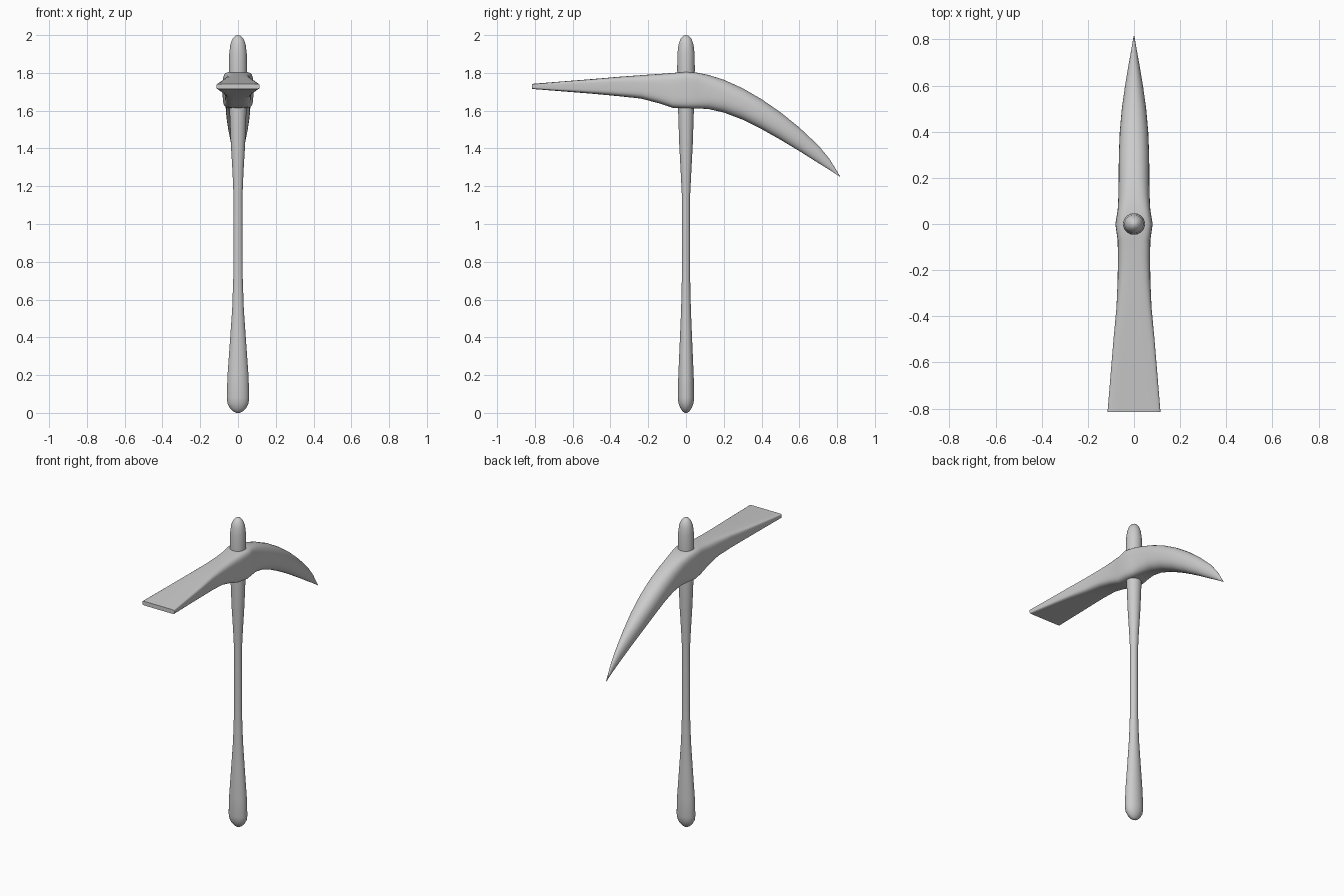
import bpy, bmesh, math
from mathutils import Vector


def ring(center, u, v, ru, rv, power, n):
    """Superellipse section: power 2 is round, higher is boxier."""
    pts = []
    for i in range(n):
        a = 2 * math.pi * (i + 0.5) / n
        c, s = math.cos(a), math.sin(a)
        pts.append(center
                   + u * ru * math.copysign(abs(c) ** (2 / power), c)
                   + v * rv * math.copysign(abs(s) ** (2 / power), s))
    return pts


def loft(name, rings, angle):
    bm = bmesh.new()
    rows = [[bm.verts.new(p) for p in r] for r in rings]
    n = len(rows[0])
    for a, b in zip(rows, rows[1:]):
        for i in range(n):
            j = (i + 1) % n
            bm.faces.new((a[i], a[j], b[j], b[i]))
    bm.faces.new(rows[0])
    bm.faces.new(rows[-1])
    bmesh.ops.recalc_face_normals(bm, faces=bm.faces)
    mesh = bpy.data.meshes.new(name)
    bm.to_mesh(mesh)
    bm.free()
    obj = bpy.data.objects.new(name, mesh)
    bpy.context.collection.objects.link(obj)
    bpy.ops.object.select_all(action='DESELECT')
    bpy.context.view_layer.objects.active = obj
    obj.select_set(True)
    bpy.ops.object.shade_smooth_by_angle(angle=math.radians(angle))
    return obj


X, Y, Z = Vector((1, 0, 0)), Vector((0, 1, 0)), Vector((0, 0, 1))

# Handle: z, half width in x, half width in y
handle = [
    (0.0, .008, .006), (.008, .025, .018), (.025, .043, .03), (.05, .056, .04),
    (.08, .060, .044), (.2, .056, .041), (.38, .043, .033), (.55, .031, .026),
    (.72, .025, .022), (1.15, .024, .022), (1.27, .029, .028), (1.42, .038, .036),
    (1.6, .045, .042), (1.82, .048, .047), (1.9, .047, .046), (1.95, .041, .040),
    (1.98, .030, .030), (1.995, .016, .016), (2.0, .004, .004)]
loft("handle", [ring(Z * z, X, Y, rx, ry, 2, 24) for z, rx, ry in handle], 60)

# Head: y, half width, top z, bottom z, squareness (flat adze blade to round pick)
head = [
    (-.815, .115, 1.742, 1.715, 9), (-.5, .089, 1.767, 1.69, 6),
    (-.36, .076, 1.779, 1.677, 5), (-.24, .071, 1.788, 1.664, 4),
    (-.15, .070, 1.794, 1.641, 4), (-.07, .071, 1.800, 1.615, 4.5),
    (0, .081, 1.806, 1.612, 5), (.06, .071, 1.801, 1.612, 4.5),
    (.12, .068, 1.789, 1.608, 3.2), (.2, .067, 1.764, 1.59, 2.6),
    (.3, .066, 1.719, 1.552, 2.4), (.4, .062, 1.661, 1.502, 2.3),
    (.5, .053, 1.592, 1.446, 2.2), (.6, .039, 1.511, 1.386, 2.1),
    (.7, .022, 1.417, 1.323, 2), (.76, .011, 1.344, 1.286, 2),
    (.815, .002, 1.254, 1.25, 2)]
loft("pick_head", [ring(Vector((0, y, (t + b) / 2)), X, Z, w, (t - b) / 2, p, 32)
                   for y, w, t, b, p in head], 50)
